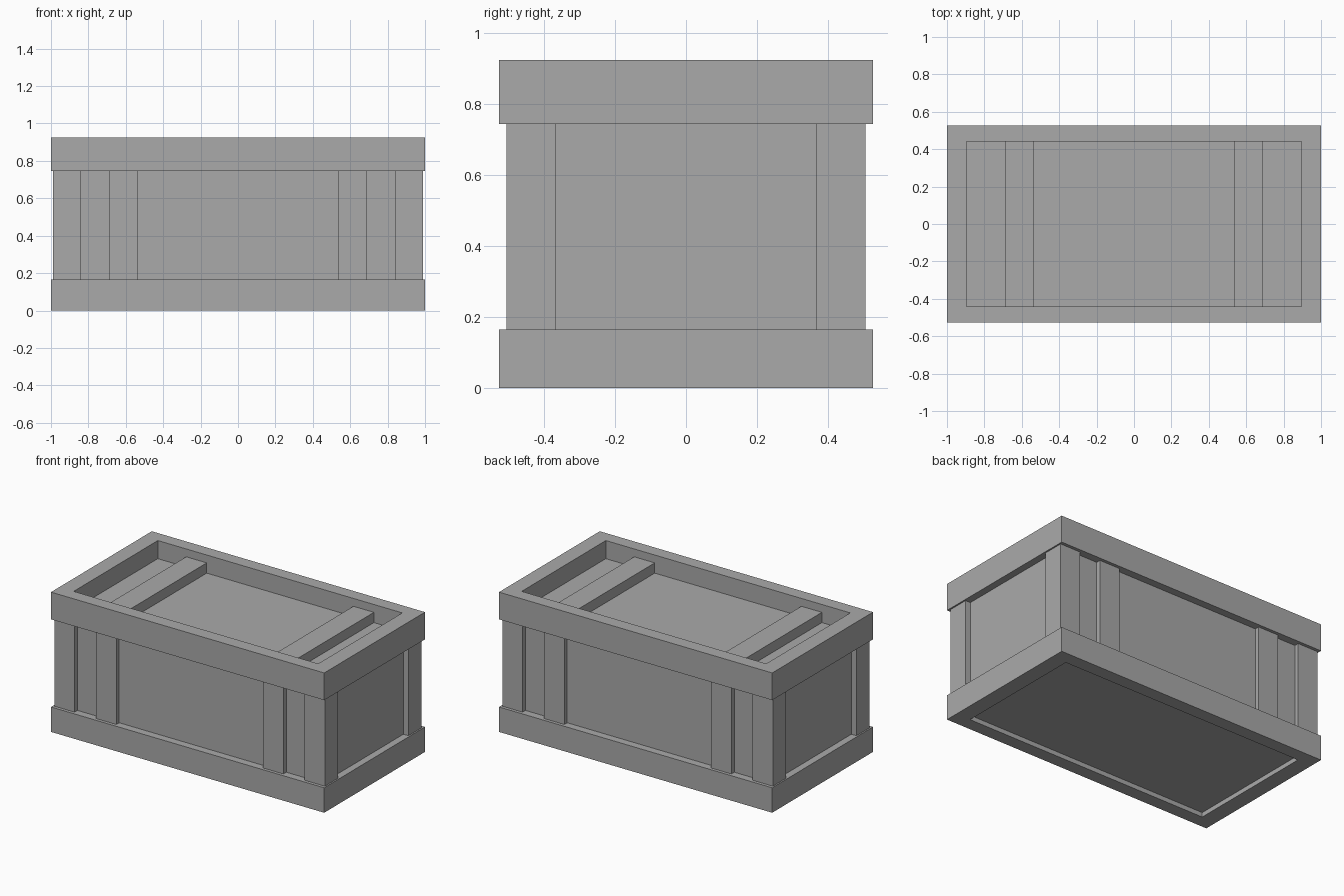
import bpy
import bmesh
from mathutils import Matrix, Vector

cube = bpy.data.objects.get("Cube")
if cube:
    bpy.data.objects.remove(cube, do_unlink=True)

grey = bpy.data.materials.new("plain grey")
grey.use_nodes = True
colour = (0.4, 0.4, 0.4, 1)
grey.diffuse_color = colour
grey.node_tree.nodes["Principled BSDF"].inputs["Base Color"].default_value = colour


def finish(name, bm):
    bmesh.ops.recalc_face_normals(bm, faces=bm.faces)
    mesh = bpy.data.meshes.new(name)
    bm.to_mesh(mesh)
    bm.free()
    mesh.materials.append(grey)
    obj = bpy.data.objects.new(name, mesh)
    bpy.context.collection.objects.link(obj)
    return obj


def box(name, low, high):
    low, high = Vector(low), Vector(high)
    bm = bmesh.new()
    matrix = Matrix.Translation((low + high) / 2) @ Matrix.Diagonal((*(high - low), 1))
    bmesh.ops.create_cube(bm, size=1, matrix=matrix)
    return finish(name, bm)


def ring(name, outer, inner, z0, z1):
    """Rectangular frame with an open middle."""
    bm = bmesh.new()
    corners = [(-1, -1), (1, -1), (1, 1), (-1, 1)]
    loops = [[bm.verts.new((sx * w, sy * d, z)) for sx, sy in corners]
             for (w, d), z in ((outer, z0), (outer, z1), (inner, z1), (inner, z0))]
    for k in range(4):
        a, b = loops[k], loops[(k + 1) % 4]
        for i in range(4):
            j = (i + 1) % 4
            bm.faces.new((a[i], a[j], b[j], b[i]))
    return finish(name, bm)


LENGTH, DEPTH, HEIGHT = 1.0, 0.527, 0.925
RIM = (0.895, 0.44)
FOOT_TOP, LID_BOTTOM, LID_PANEL = 0.165, 0.745, 0.805
POST_X, POST_Y = 0.99, 0.506
WALL_X, WALL_Y = 0.953, 0.476
SLAT_IN, SLAT_OUT = 0.537, 0.687

# Frames around the base and the lid
ring("base_frame", (LENGTH, DEPTH), RIM, 0, FOOT_TOP)
ring("lid_frame", (LENGTH, DEPTH), RIM, LID_BOTTOM, HEIGHT)

# Recessed walls, floor and lid panel
box("crate_body", (-WALL_X, -WALL_Y, 0.03), (WALL_X, WALL_Y, LID_PANEL))

for sx, side in ((-1, "right"), (1, "left")):
    slat = sorted((sx * SLAT_IN, sx * SLAT_OUT))
    # Slats lying across the lid
    box(f"lid_slat_{side}", (slat[0], -RIM[1], LID_PANEL - 0.01),
        (slat[1], RIM[1], 0.873))
    for sy, face in ((-1, "front"), (1, "back")):
        # Corner posts
        px = sorted((sx * 0.842, sx * POST_X))
        py = sorted((sy * 0.368, sy * POST_Y))
        box(f"corner_post_{face}_{side}", (px[0], py[0], FOOT_TOP - 0.02),
            (px[1], py[1], LID_BOTTOM + 0.02))
        # Upright slats on the long walls
        wy = sorted((sy * (WALL_Y - 0.02), sy * POST_Y))
        box(f"wall_slat_{face}_{side}", (slat[0], wy[0], FOOT_TOP - 0.02),
            (slat[1], wy[1], LID_BOTTOM + 0.02))
